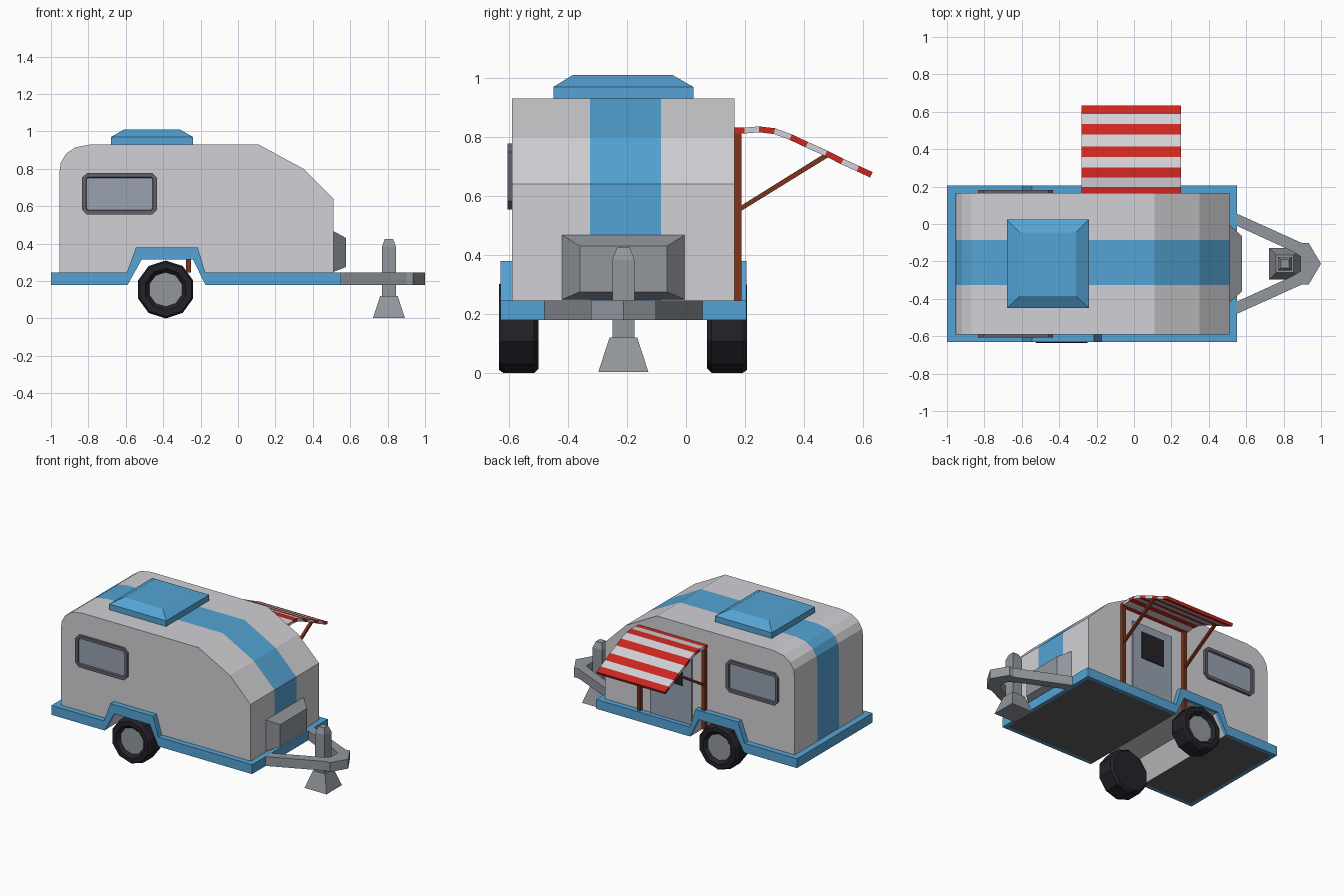
import bpy, bmesh
from math import sin, cos, pi
from mathutils import Vector

if "Cube" in bpy.data.objects:
    bpy.data.objects.remove(bpy.data.objects["Cube"])

MID = -0.2125  # centre plane of the caravan in y


def mat(name, r, g, b):
    m = bpy.data.materials.new(name)
    m.diffuse_color = (r, g, b, 1)
    m.use_nodes = True
    m.node_tree.nodes["Principled BSDF"].inputs["Base Color"].default_value = m.diffuse_color
    return m


BLUE = mat("blue", 0.09, 0.37, 0.66)
SHELL = mat("shell", 0.64, 0.63, 0.66)
GREY = mat("metal", 0.29, 0.31, 0.34)
DARK = mat("floor_dark", 0.12, 0.12, 0.125)
TYRE = mat("tyre", 0.016, 0.016, 0.022)
GLASS = mat("glass", 0.32, 0.36, 0.44)
TRIM = mat("window_trim", 0.13, 0.12, 0.16)
RED = mat("red", 0.6, 0.02, 0.015)
WOOD = mat("wood", 0.2, 0.035, 0.012)


def loft(name, loops, mats, bands=None, caps=(0, 0)):
    """Skin a row of point loops, cap both ends; bands = material index per band."""
    bm = bmesh.new()
    rings = [[bm.verts.new(p) for p in lp] for lp in loops]
    n = len(rings[0])
    for k, (a, b) in enumerate(zip(rings, rings[1:])):
        for i in range(n):
            j = (i + 1) % n
            f = bm.faces.new((a[i], a[j], b[j], b[i]))
            f.material_index = bands[k] if bands else 0
    for ring, m in ((rings[0], caps[0]), (rings[-1], caps[1])):
        bm.faces.new(ring).material_index = m
    bmesh.ops.recalc_face_normals(bm, faces=bm.faces)
    me = bpy.data.meshes.new(name)
    bm.to_mesh(me)
    bm.free()
    for m in mats:
        me.materials.append(m)
    ob = bpy.data.objects.new(name, me)
    bpy.context.collection.objects.link(ob)
    return ob


def along(axis, pts, lev):
    """Place a 2D profile at a level on an axis."""
    put = {"x": lambda u, w: (lev, u, w), "y": lambda u, w: (u, lev, w), "z": lambda u, w: (u, w, lev)}[axis]
    return [put(u, w) for u, w in pts]


def prism(name, axis, pts, a, b, m):
    return loft(name, [along(axis, pts, a), along(axis, pts, b)], [m])


def rect(u0, u1, w0, w1):
    return [(u0, w0), (u1, w0), (u1, w1), (u0, w1)]


# Body shell with wheel tunnel and centre stripe
arch_top = [(-0.595, 0.245), (-0.545, 0.38), (-0.215, 0.38), (-0.175, 0.245)]
outline = [(0.51, 0.245), (0.51, 0.64), (0.35, 0.80), (0.11, 0.93), (-0.79, 0.93),
           (-0.87, 0.915), (-0.92, 0.88), (-0.947, 0.835), (-0.955, 0.78), (-0.955, 0.245)]
body = loft("body_shell", [along("y", outline + arch_top, y) for y in (-0.59, -0.325, -0.085, 0.165)], [SHELL, BLUE])
for f in body.data.polygons:
    c = f.center
    if -0.325 < c.y < -0.085 and abs(f.normal.y) < 0.5 and (f.normal.z > 0.05 or c.x > 0.5 or c.x < -0.9):
        f.material_index = 1

# Chassis band with wheel arches, underside panels inset
under = [(0.55, 0.18), (-0.175, 0.18), (-0.24, 0.315), (-0.515, 0.315), (-0.59, 0.18), (-1.0, 0.18)]
chassis = prism("chassis", "y", under + [(-1.0, 0.245)] + arch_top + [(0.55, 0.245)], -0.63, 0.205, BLUE)
for m in (DARK, SHELL):
    chassis.data.materials.append(m)
bm = bmesh.new()
bm.from_mesh(chassis.data)
low = [f for f in bm.faces if f.normal.z < -0.2]
bmesh.ops.inset_region(bm, faces=low, thickness=0.025, use_even_offset=True)
for f in low:
    tunnel = -0.59 < f.calc_center_median().x < -0.175
    f.material_index = 2 if tunnel else 1
bm.to_mesh(chassis.data)
bm.free()

# Roof hatch
loft("roof_hatch", [along("z", rect(-0.68, -0.24, -0.45, 0.025), 0.925),
                    along("z", rect(-0.68, -0.24, -0.45, 0.025), 0.97),
                    along("z", rect(-0.61, -0.31, -0.385, -0.045), 1.01)], [BLUE])

# Front storage box
loft("front_box", [along("x", rect(-0.425, 0.0, 0.247, 0.47), 0.505),
                   along("x", rect(-0.36, -0.065, 0.275, 0.43), 0.578)], [GREY])

# Towing A-frame
half = [(0.545, 0.27), (0.90, 0.11), (0.935, 0.11), (1.0, 0.0)]
inner = [(0.545, 0.205), (0.84, 0.07), (0.89, 0.04)]
pts = ([(x, MID + d) for x, d in half] + [(x, MID - d) for x, d in half[-2::-1]]
       + [(x, MID - d) for x, d in inner] + [(x, MID + d) for x, d in inner[::-1]])
prism("tow_frame", "z", pts, 0.18, 0.245, GREY)


# Jack: splayed foot, square post, tapered cap
def square(h, z):
    return along("z", rect(0.807 - h, 0.807 + h, MID - h, MID + h), z)


loft("jack_foot", [square(0.085, 0.003), square(0.047, 0.12)], [GREY])
loft("jack_post", [square(0.037, 0.11), square(0.037, 0.385), square(0.022, 0.425)], [GREY])


# Wheels: ten-sided, dished hub on the outer side
def wheel(name, y_in, y_out):
    s = 1 if y_out > y_in else -1

    def ring(r, y):
        return [(-0.387 + r * sin(i * pi / 5), y, 0.155 + r * cos(i * pi / 5)) for i in range(10)]
    loft(name, [ring(0.14, y_in), ring(0.155, y_in + s * 0.015), ring(0.155, y_out - s * 0.015),
                ring(0.145, y_out), ring(0.112, y_out), ring(0.092, y_out - s * 0.02)],
         [TYRE, GREY], [0] * 5, (0, 1))


wheel("front_wheel", -0.50, -0.635)
wheel("back_wheel", 0.072, 0.207)


# Side windows: chamfered frame and recessed glass
def window(name, y, s):
    def octo(d, yy):
        x0, x1, z0, z1, c = -0.835 + d, -0.432 - d, 0.555 + d, 0.778 - d, 0.028 - d * 0.8
        return along("y", [(x0 + c, z0), (x1 - c, z0), (x1, z0 + c), (x1, z1 - c),
                           (x1 - c, z1), (x0 + c, z1), (x0, z1 - c), (x0, z0 + c)], yy)
    loft(name, [octo(0, y - s * 0.01), octo(0, y + s * 0.016), octo(0.022, y + s * 0.016), octo(0.026, y + s * 0.006)],
         [TRIM, GLASS], None, (0, 1))


window("front_window", -0.59, -1)
window("back_window", 0.165, 1)

# Door with its pane
prism("door", "y", rect(-0.165, 0.155, 0.245, 0.745), 0.155, 0.173, GLASS)
prism("door_pane", "y", rect(-0.095, 0.085, 0.50, 0.69), 0.165, 0.178, TYRE)

# Awning: curved striped canopy
curve = [(0.165, 0.822), (0.198, 0.822), (0.248, 0.826), (0.30, 0.82), (0.355, 0.80), (0.41, 0.774),
         (0.475, 0.745), (0.53, 0.717), (0.583, 0.693), (0.629, 0.672)]
loops = []
for i, p in enumerate(curve):
    t = Vector(curve[min(i + 1, 9)]) - Vector(curve[max(i - 1, 0)])
    n = Vector((-t.y, t.x)).normalized() * 0.01
    (y0, z0), (y1, z1) = Vector(p) - n, Vector(p) + n
    loops.append([(-0.28, y0, z0), (0.25, y0, z0), (0.25, y1, z1), (-0.28, y1, z1)])
loft("awning", loops, [RED, SHELL], [i % 2 for i in range(9)])

# Awning posts and diagonal braces
for side, x in (("left", -0.265), ("right", 0.235)):
    prism(side + "_awning_post", "x", rect(0.162, 0.188, 0.245, 0.82), x - 0.013, x + 0.013, WOOD)
    prism(side + "_awning_brace", "x", [(0.18, 0.545), (0.48, 0.73), (0.472, 0.745), (0.18, 0.563)],
          x - 0.009, x + 0.009, WOOD)
